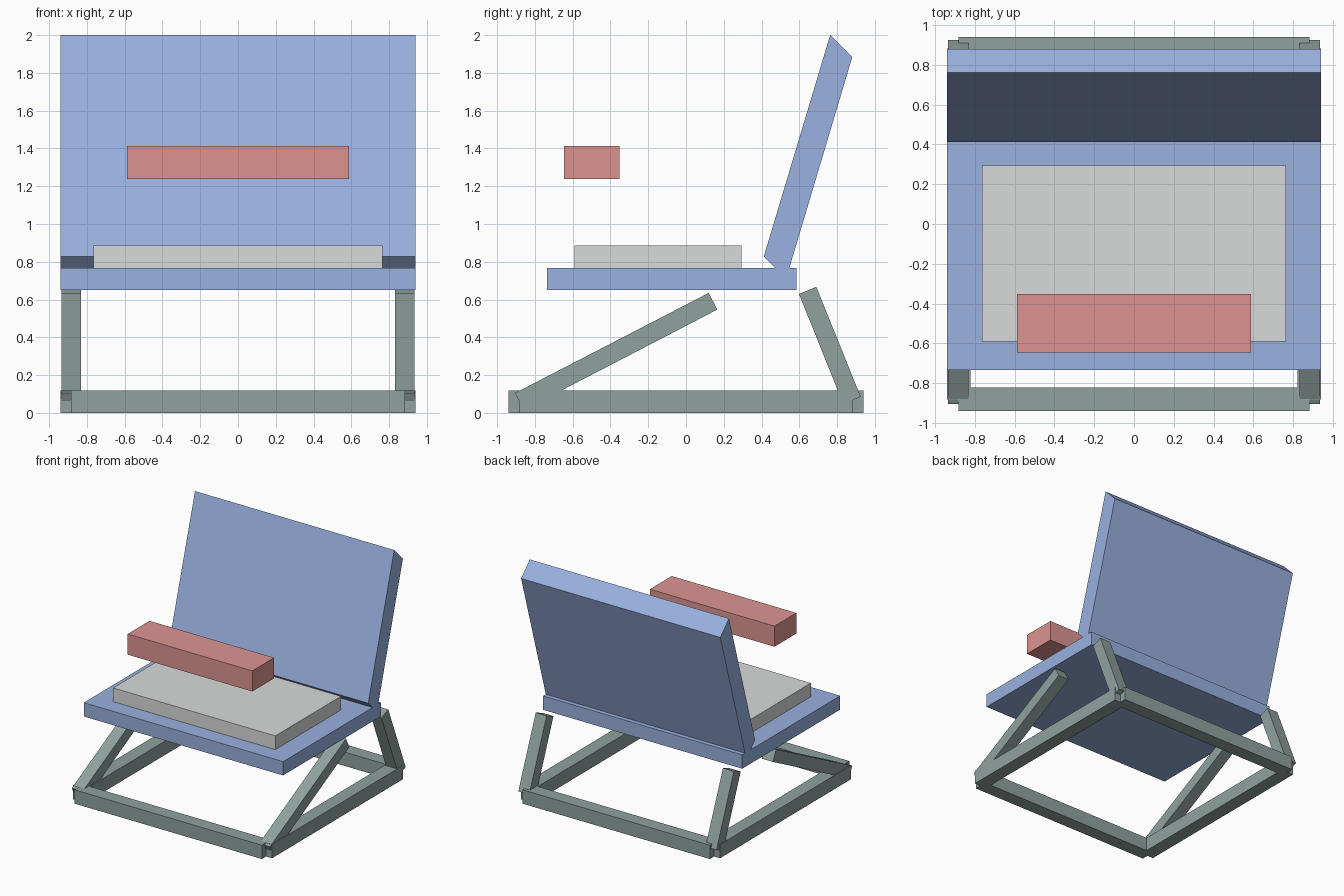
import bpy, bmesh

if "Cube" in bpy.data.objects:
    bpy.data.objects.remove(bpy.data.objects["Cube"])


def material(name, rgb):
    m = bpy.data.materials.new(name)
    m.diffuse_color = (*rgb, 1)
    m.use_nodes = True
    m.node_tree.nodes["Principled BSDF"].inputs["Base Color"].default_value = m.diffuse_color
    return m


BLUE = material("blue fabric", (0.319, 0.440, 0.738))
GREY = material("grey green frame", (0.279, 0.361, 0.342))
PALE = material("pale grey cushion", (0.694, 0.708, 0.701))
RED = material("soft red", (0.716, 0.296, 0.283))


def slab(name, profile, x0, x1, mat):
    """Extrude a side profile of (y, z) points from x0 to x1."""
    bm = bmesh.new()
    face = bm.faces.new([bm.verts.new((x0, y, z)) for y, z in profile])
    ext = bmesh.ops.extrude_face_region(bm, geom=[face])
    verts = [g for g in ext["geom"] if isinstance(g, bmesh.types.BMVert)]
    bmesh.ops.translate(bm, verts=verts, vec=(x1 - x0, 0, 0))
    bmesh.ops.recalc_face_normals(bm, faces=bm.faces[:])
    me = bpy.data.meshes.new(name)
    bm.to_mesh(me)
    bm.free()
    me.materials.append(mat)
    ob = bpy.data.objects.new(name, me)
    bpy.context.collection.objects.link(ob)
    return ob


def box(name, x0, x1, y0, y1, z0, z1, mat):
    return slab(name, [(y0, z0), (y1, z0), (y1, z1), (y0, z1)], x0, x1, mat)


# Seat, cushion, floating bar
box("seat", -0.94, 0.94, -0.735, 0.585, 0.65, 0.768, BLUE)
box("cushion", -0.765, 0.765, -0.59, 0.295, 0.768, 0.885, PALE)
box("front_bar", -0.588, 0.588, -0.647, -0.353, 1.238, 1.414, RED)

# Leaning backrest with slanted ends
slab("backrest", [(0.412, 0.828), (0.53, 0.71), (0.88, 1.883), (0.763, 2.0)],
     -0.94, 0.94, BLUE)

# Base rails, overlapping to leave notched corners
for label, y in (("front", -0.94), ("rear", 0.822)):
    box(label + "_rail", -0.883, 0.883, y, y + 0.118, 0, 0.118, GREY)
for label, x in (("left", -0.94), ("right", 0.822)):
    box(label + "_rail", x, x + 0.118, -0.883, 0.883, 0, 0.118, GREY)

# Slanted legs at both sides
front_leg = [(0.12, 0.635), (0.166, 0.547), (-0.859, 0.015), (-0.905, 0.105)]
rear_leg = [(0.69, 0.667), (0.598, 0.63), (0.832, 0.048), (0.925, 0.085)]
for label, x in (("left", -0.935), ("right", 0.832)):
    slab(label + "_front_leg", front_leg, x, x + 0.103, GREY)
    slab(label + "_rear_leg", rear_leg, x, x + 0.103, GREY)
